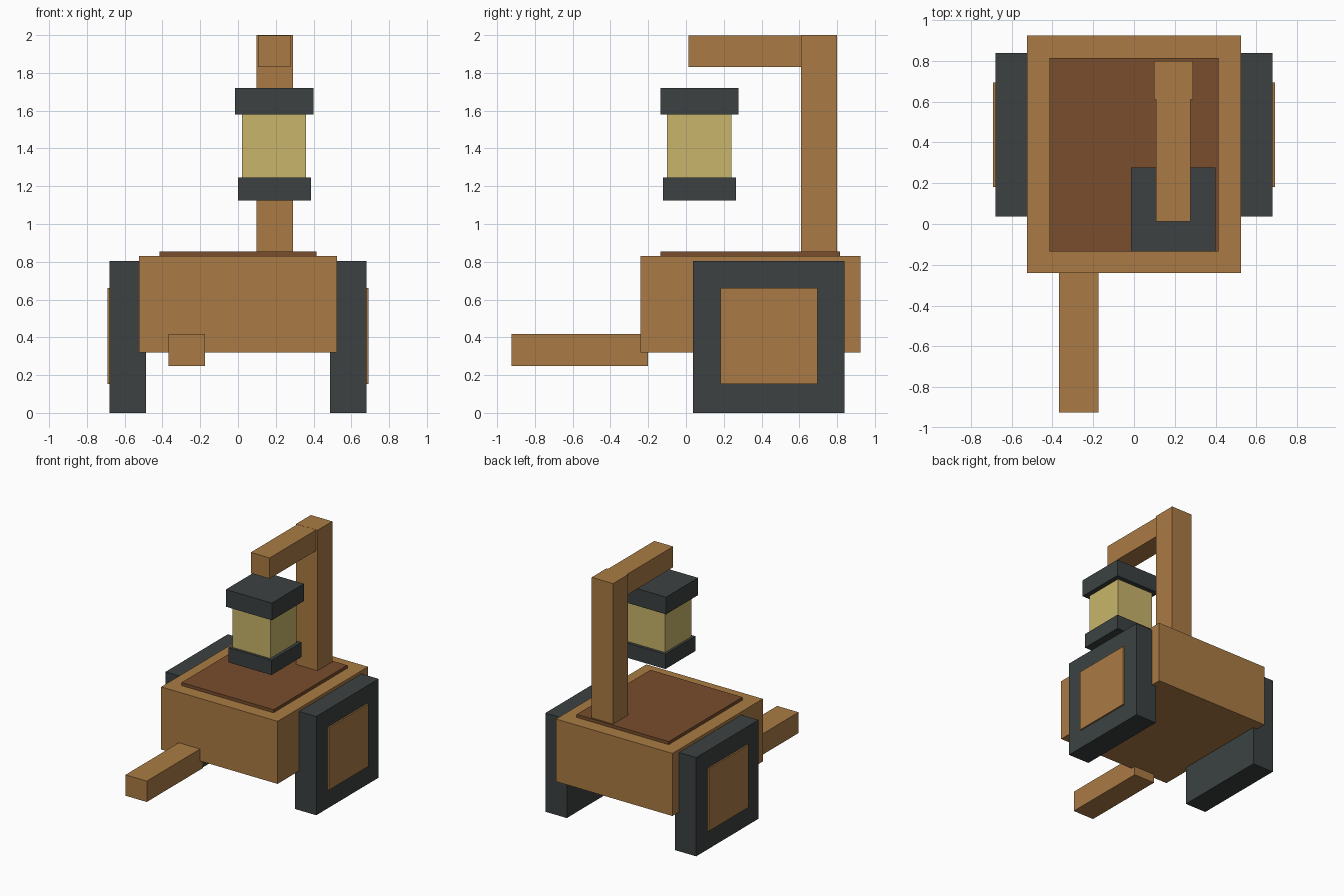
import bpy

cube = bpy.data.objects.get("Cube")
if cube:
    bpy.data.objects.remove(cube, do_unlink=True)


def make_material(name, rgb):
    mat = bpy.data.materials.new(name)
    mat.use_nodes = True
    colour = (*rgb, 1.0)
    mat.diffuse_color = colour
    bsdf = next(n for n in mat.node_tree.nodes if n.type == "BSDF_PRINCIPLED")
    bsdf.inputs["Base Color"].default_value = colour
    return mat


wood = make_material("warm wood", (0.402, 0.198, 0.058))
dark_wood = make_material("dark brown wood", (0.188, 0.074, 0.026))
iron = make_material("dark iron", (0.045, 0.053, 0.053))
glow = make_material("pale yellow glass", (0.578, 0.462, 0.147))


def box(name, x, y, z, mat):
    """Add a box spanning the given (low, high) ranges."""
    spans = (x, y, z)
    bpy.ops.mesh.primitive_cube_add(size=1, location=[(a + b) / 2 for a, b in spans])
    obj = bpy.context.object
    obj.name = obj.data.name = name
    obj.scale = [b - a for a, b in spans]
    bpy.ops.object.transform_apply(location=False, rotation=False, scale=True)
    obj.data.materials.append(mat)
    return obj


# Cart body with its inset top and single pull handle
box("cart_body", (-0.525, 0.525), (-0.24, 0.925), (0.32, 0.83), wood)
box("top_panel", (-0.415, 0.415), (-0.135, 0.815), (0.80, 0.855), dark_wood)
box("handle", (-0.367, -0.175), (-0.925, -0.20), (0.247, 0.417), wood)

# Square wheels with wooden hub plates, one pair per side
for side, s in (("left", 1), ("right", -1)):
    box(side + "_wheel", sorted((s * 0.487, s * 0.68)), (0.037, 0.84), (0, 0.805), iron)
    box(side + "_hub", sorted((s * 0.66, s * 0.692)), (0.182, 0.695), (0.152, 0.662), wood)

# Lamp post and overhanging arm
box("post", (0.097, 0.29), (0.61, 0.80), (0.82, 2.0), wood)
box("arm", (0.107, 0.277), (0.012, 0.62), (1.83, 1.999), wood)

# Lantern
box("lantern_base", (0.0, 0.387), (-0.122, 0.265), (1.125, 1.245), iron)
box("lantern_glass", (0.02, 0.361), (-0.10, 0.24), (1.245, 1.58), glow)
box("lantern_cap", (-0.015, 0.40), (-0.135, 0.278), (1.58, 1.72), iron)
